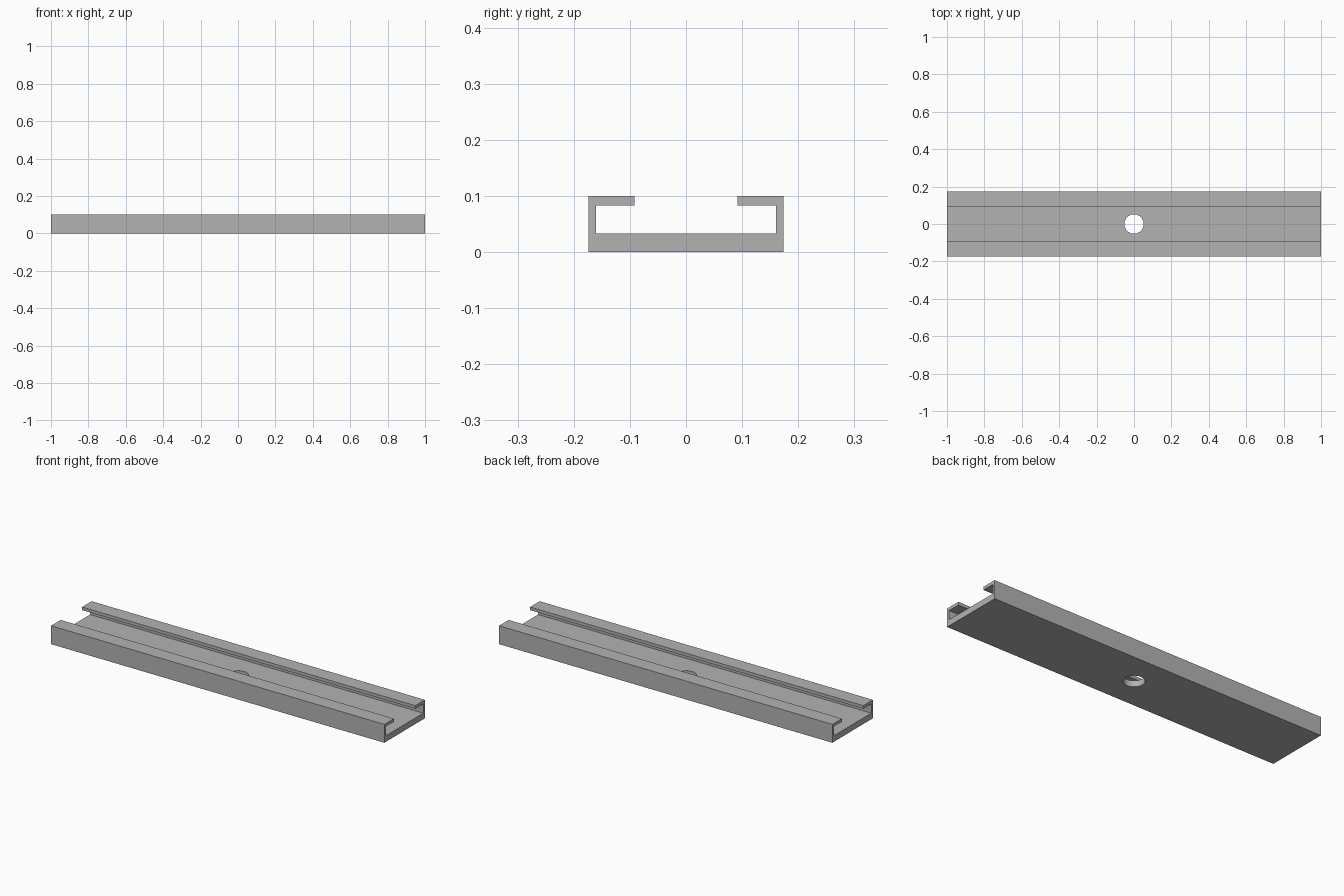
import bpy, bmesh
from mathutils import Matrix

cube = bpy.data.objects.get("Cube")
if cube:
    bpy.data.objects.remove(cube, do_unlink=True)

HALF_LENGTH = 1.0
HOLE_RADIUS = 0.052

# Plain grey metal
metal = bpy.data.materials.new("grey_metal")
metal.use_nodes = True
grey = (0.45, 0.45, 0.45, 1)
metal.diffuse_color = grey
metal.node_tree.nodes["Principled BSDF"].inputs["Base Color"].default_value = grey


def add_object(name, bm):
    bmesh.ops.recalc_face_normals(bm, faces=bm.faces)
    mesh = bpy.data.meshes.new(name)
    bm.to_mesh(mesh)
    bm.free()
    mesh.materials.append(metal)
    obj = bpy.data.objects.new(name, mesh)
    bpy.context.collection.objects.link(obj)
    return obj


# Slotted channel: half profile (y, z), mirrored and extruded along x
half = [(0.174, 0), (0.174, 0.1), (0.092, 0.1),
        (0.092, 0.083), (0.16, 0.083), (0.16, 0.033)]
profile = half + [(-y, z) for y, z in reversed(half)]
bm = bmesh.new()
face = bm.faces.new([bm.verts.new((-HALF_LENGTH, y, z)) for y, z in profile])
grown = bmesh.ops.extrude_face_region(bm, geom=[face], use_keep_orig=True)["geom"]
bmesh.ops.translate(bm, vec=(2 * HALF_LENGTH, 0, 0),
                    verts=[v for v in grown if isinstance(v, bmesh.types.BMVert)])
channel = add_object("channel_rail", bm)

# Round mounting hole through the floor
bm = bmesh.new()
bmesh.ops.create_cone(bm, cap_ends=True, segments=48, radius1=HOLE_RADIUS,
                      radius2=HOLE_RADIUS, depth=0.2,
                      matrix=Matrix.Translation((0, 0, 0.02)))
cutter = add_object("hole_cutter", bm)
cutter.hide_render = True
cutter.hide_set(True)

cut = channel.modifiers.new("mounting_hole", "BOOLEAN")
cut.operation = "DIFFERENCE"
cut.solver = "EXACT"
cut.object = cutter

# Smooth hole wall, crisp channel edges
bpy.ops.object.select_all(action="DESELECT")
channel.select_set(True)
bpy.context.view_layer.objects.active = channel
bpy.ops.object.modifier_apply(modifier=cut.name)
bpy.data.objects.remove(cutter, do_unlink=True)
bpy.ops.object.shade_smooth_by_angle()
